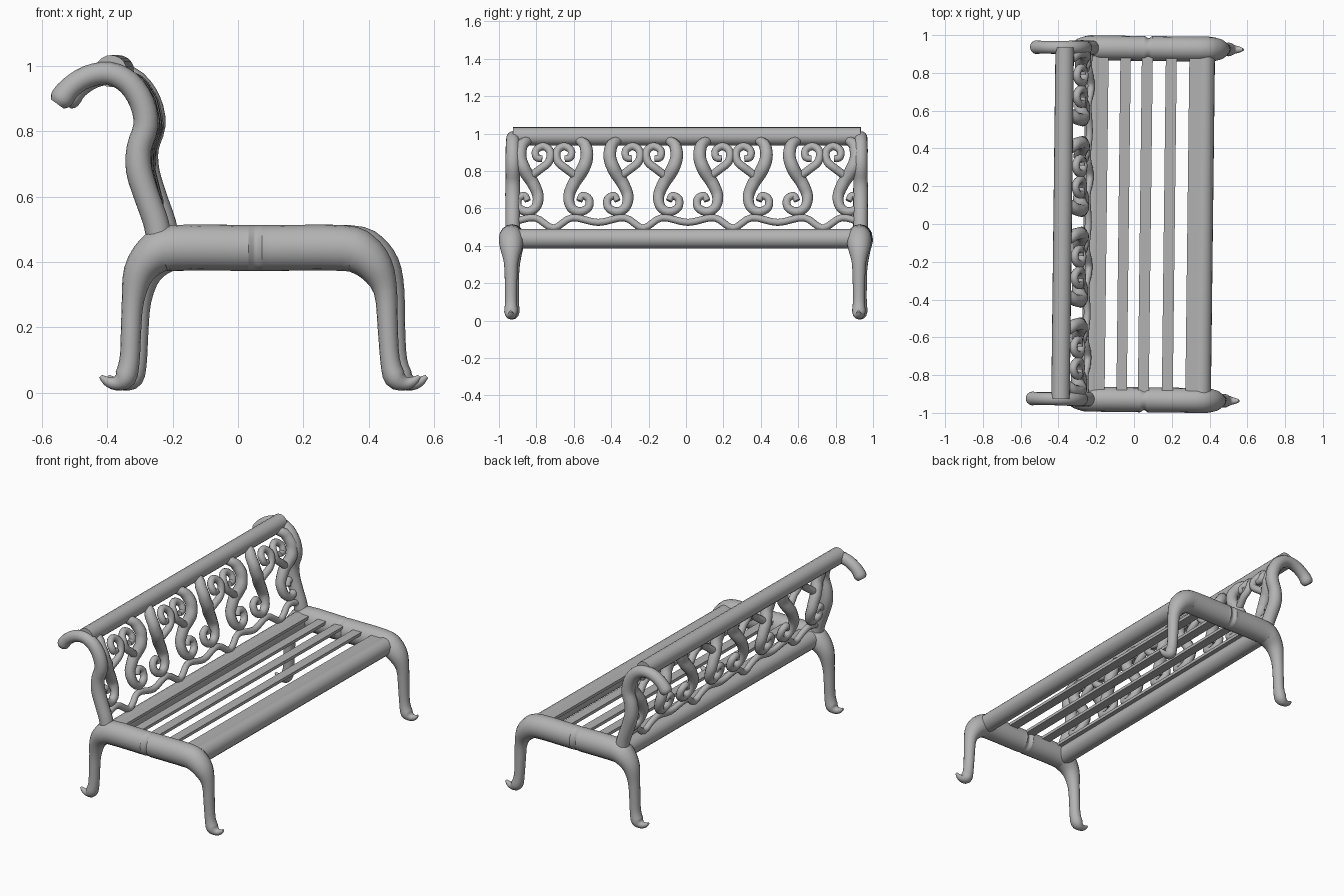
import bpy
import bmesh
import math
from mathutils import Vector, Matrix

cube = bpy.data.objects.get("Cube")
if cube:
    bpy.data.objects.remove(cube, do_unlink=True)

# Single cast-metal colour
metal = bpy.data.materials.new("cast_metal_grey")
metal.use_nodes = True
grey = (0.45, 0.45, 0.45, 1)
metal.diffuse_color = grey
metal.node_tree.nodes["Principled BSDF"].inputs["Base Color"].default_value = grey

# The whole bench stands very slightly turned
TURN = Matrix.Rotation(-0.012, 4, "Z")


def finish(name, bm):
    bmesh.ops.recalc_face_normals(bm, faces=bm.faces)
    mesh = bpy.data.meshes.new(name)
    bm.to_mesh(mesh)
    bm.free()
    mesh.transform(TURN)
    mesh.materials.append(metal)
    obj = bpy.data.objects.new(name, mesh)
    bpy.context.collection.objects.link(obj)
    bpy.ops.object.select_all(action="DESELECT")
    obj.select_set(True)
    bpy.context.view_layer.objects.active = obj
    bpy.ops.object.shade_smooth_by_angle(angle=math.radians(45))
    return obj


def smooth_path(keys, steps):
    """Catmull-Rom through rows of values (position and radii together)."""
    rows = [Vector(k) for k in keys]
    result = []
    for i in range(len(rows) - 1):
        a, b = rows[max(i - 1, 0)], rows[i]
        c, d = rows[i + 1], rows[min(i + 2, len(rows) - 1)]
        for s in range(steps):
            t = s / steps
            result.append(b + (c - a) * (t / 2)
                          + (a * 2 - b * 5 + c * 4 - d) * (t * t / 2)
                          + (b * 3 - a - c * 3 + d) * (t ** 3 / 2))
    return result + [rows[-1]]


def sweep(bm, points, radii, side, sides=12):
    """Tube along points; radii are (across the side axis, along it)."""
    rings = []
    for i, p in enumerate(points):
        tangent = points[min(i + 1, len(points) - 1)] - points[max(i - 1, 0)]
        normal = tangent.cross(side).normalized()
        along = normal.cross(tangent).normalized()
        ring = []
        for k in range(sides):
            a = math.tau * k / sides
            offset = normal * math.cos(a) * radii[i][0] + along * math.sin(a) * radii[i][1]
            ring.append(bm.verts.new(p + offset))
        rings.append(ring)
    for low, high in zip(rings, rings[1:]):
        for k in range(sides):
            n = (k + 1) % sides
            bm.faces.new((low[k], low[n], high[n], high[k]))
    bm.faces.new(rings[0])
    bm.faces.new(rings[-1])


X, Y, Z = Vector((1, 0, 0)), Vector((0, 1, 0)), Vector((0, 0, 1))
SIDE_Y = 0.93

# Side frames: back foot, seat arm with a pinched waist, front foot (x, z, radius, y radius)
back_leg = [(-.41, .05, .006), (-.392, .036, .014), (-.365, .028, .021), (-.335, .045, .034),
            (-.321, .1, .031), (-.317, .18, .031), (-.311, .28, .034), (-.293, .365, .048),
            (-.25, .42, .062), (-.19, .443, .07)]
front_leg = [(.33, .443, .07), (.39, .425, .066), (.435, .38, .054), (.463, .31, .036),
             (.47, .2, .031), (.477, .1, .03), (.493, .045, .034), (.525, .028, .021),
             (.55, .036, .014), (.567, .05, .006)]
waist = [(.02, .443, .07, .066), (.045, .443, .07, .066), (.065, .443, .07, .054),
         (.085, .443, .07, .066), (.11, .443, .07, .066)]
frame = [(x, z, r, min(r * 1.06, .066)) for x, z, r in back_leg]
frame += waist + [(x, z, r, min(r * 1.06, .066)) for x, z, r in front_leg]

# Back posts that roll over into an arm scroll (x, z, radius)
post = [(-.225, .44, .04), (-.24, .52, .039), (-.268, .6, .039), (-.292, .68, .04),
        (-.292, .75, .038), (-.271, .82, .038), (-.284, .89, .038), (-.325, .95, .037),
        (-.385, .978, .035), (-.45, .968, .034), (-.502, .935, .034), (-.53, .9, .036),
        (-.542, .884, .024)]

for label, sign in (("left", 1), ("right", -1)):
    for part, keys in (("side_frame", frame), ("back_post", [k + (k[2],) for k in post])):
        rows = smooth_path(keys, 3)
        bm = bmesh.new()
        sweep(bm, [Vector((r[0], sign * SIDE_Y, r[1])) for r in rows],
              [(max(r[2], .004), max(r[3], .004)) for r in rows], Y, 16)
        finish(f"{part}_{label}", bm)

# Long round rails
for name, x, z, r in (("top_rail", -.378, .985, .049), ("front_seat_rail", .365, .438, .053),
                      ("back_seat_rail", -.215, .438, .053)):
    bm = bmesh.new()
    sweep(bm, [Vector((x, -SIDE_Y, z)), Vector((x, SIDE_Y, z))], [(r, r)] * 2, Z, 20)
    finish(name, bm)

# Flat seat slats
for i, (x, width) in enumerate(((-.175, .06), (-.055, .055), (.06, .058), (.187, .058), (.32, .075))):
    bm = bmesh.new()
    size = Matrix.Diagonal((width, 2 * SIDE_Y - .06, .018, 1))
    bmesh.ops.create_cube(bm, size=1, matrix=Matrix.Translation((x, 0, .478)) @ size)
    finish(f"seat_slat_{i + 1}", bm)


# Scrollwork follows the bend of the posts
def back_x(z):
    for (xa, za, _), (xb, zb, _) in zip(post[:9], post[1:9]):
        if z <= zb:
            return xa + (xb - xa) * (z - za) / (zb - za)
    return post[8][0]


def scroll(bm, keys, centre, sign, steps=4):
    rows = smooth_path(keys, steps)
    points = [Vector((back_x(r[1]), centre + sign * r[0], r[1])) for r in rows]
    sweep(bm, points, [(r[2], r[2])for r in rows], X, 10)


# Distance from the cell edge, height, radius
s_curve = [(.105, .965, .024), (.07, .935, .032), (.062, .87, .034), (.088, .8, .035),
           (.13, .735, .033), (.158, .665, .03), (.145, .605, .026), (.1, .582, .024),
           (.053, .605, .022), (.05, .65, .021), (.085, .668, .02), (.102, .64, .017)]
hook = [(.11, .765, .022), (.17, .81, .022), (.216, .85, .022), (.222, .905, .021),
        (.185, .932, .021), (.146, .91, .02), (.15, .872, .02), (.18, .866, .017)]

SPACING = .48
for cell in range(4):
    start = (cell - 2) * SPACING + .008
    for half, edge, sign in (("a", start, 1), ("b", start + SPACING, -1)):
        for name, keys in (("back_scroll", s_curve), ("back_hook", hook)):
            bm = bmesh.new()
            scroll(bm, keys, edge, sign)
            finish(f"{name}_{cell + 1}{half}", bm)

# Wavy bar under the scrolls
wave = []
for cell in range(4):
    middle = (cell - 1.5) * SPACING + .008
    for step, z in ((-.24, .525), (-.1, .55), (0, .495), (.1, .55)):
        wave.append((max(middle + step, -SIDE_Y), z, .019))
wave.append((SIDE_Y, .525, .019))
bm = bmesh.new()
scroll(bm, wave, 0, 1)
finish("wavy_bar", bm)
